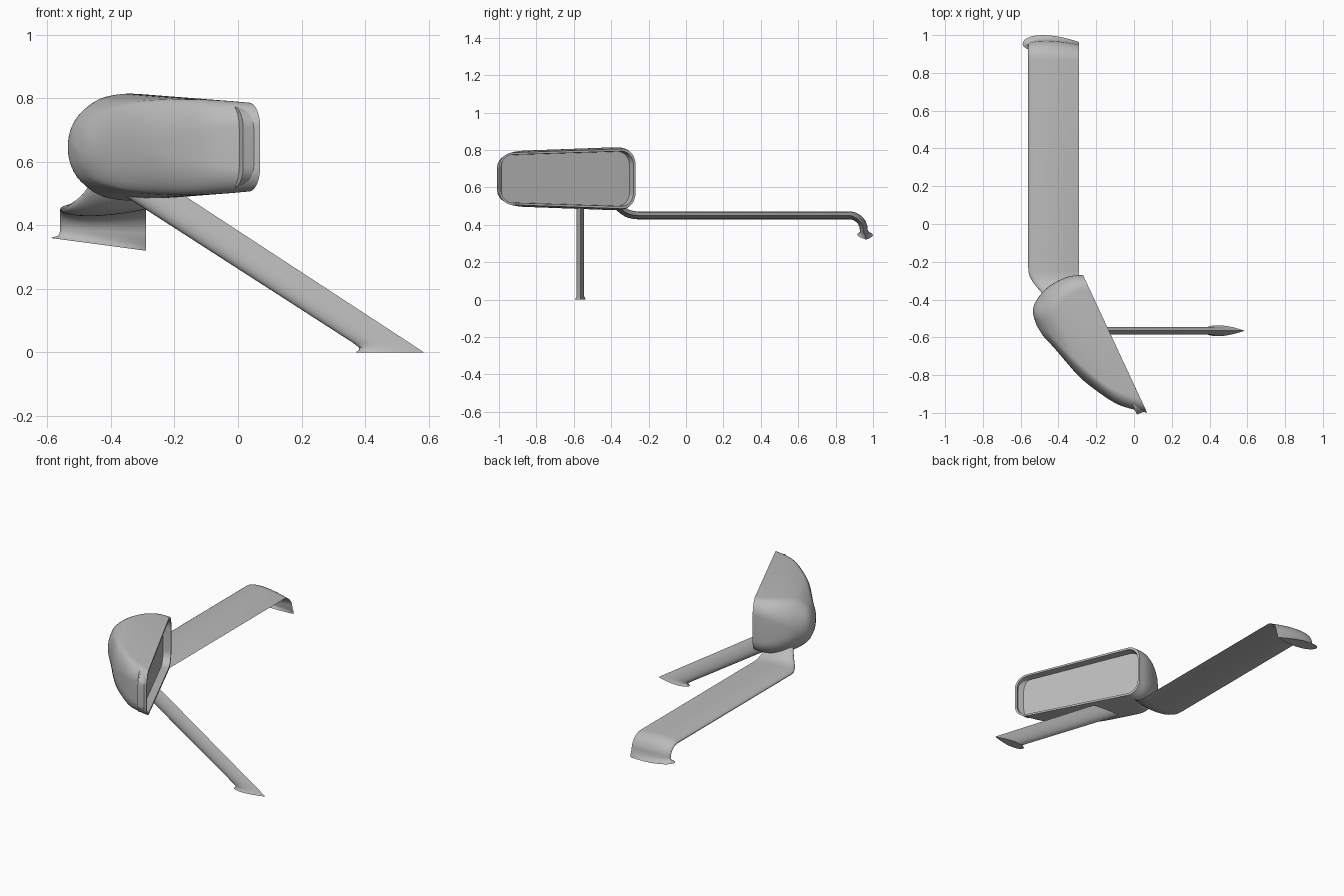
import bpy, bmesh
from math import sin, cos, pi, radians, sqrt
from mathutils import Vector

cube = bpy.data.objects.get("Cube")
if cube:
    bpy.data.objects.remove(cube, do_unlink=True)

grey = bpy.data.materials.new("plain_grey")
grey.use_nodes = True
colour = (0.5, 0.5, 0.5, 1)
grey.diffuse_color = colour
grey.node_tree.nodes["Principled BSDF"].inputs["Base Color"].default_value = colour


def loft(name, rings, cap_start=True, cap_end=True, angle=35):
    """Skin a list of closed rings that share one point count."""
    bm = bmesh.new()
    rows = [[bm.verts.new(p) for p in ring] for ring in rings]
    n = len(rows[0])
    for a, b in zip(rows, rows[1:]):
        for i in range(n):
            j = (i + 1) % n
            bm.faces.new((a[i], a[j], b[j], b[i]))
    if cap_start:
        bm.faces.new(rows[0])
    if cap_end:
        bm.faces.new(rows[-1])
    bmesh.ops.recalc_face_normals(bm, faces=bm.faces)
    mesh = bpy.data.meshes.new(name)
    bm.to_mesh(mesh)
    bm.free()
    mesh.materials.append(grey)
    ob = bpy.data.objects.new(name, mesh)
    bpy.context.collection.objects.link(ob)
    bpy.ops.object.select_all(action='DESELECT')
    ob.select_set(True)
    bpy.context.view_layer.objects.active = ob
    bpy.ops.object.shade_smooth_by_angle(angle=radians(angle))
    return ob


def spline(keys, steps):
    """Catmull-Rom through rows of numbers."""
    k = [Vector(r) for r in keys]
    k = [2 * k[0] - k[1]] + k + [2 * k[-1] - k[-2]]
    out = []
    for a, b, c, d in zip(k, k[1:], k[2:], k[3:]):
        for s in range(steps):
            t = s / steps
            out.append(0.5 * (2 * b + (c - a) * t + (2 * a - 5 * b + 4 * c - d) * t ** 2
                              + (3 * b - a - 3 * c + d) * t ** 3))
    return out + [k[-2]]


# Housing frame: along the opening, and backwards into the shell
CORNER = Vector((-0.27, -0.27, 0.646))
ALONG = Vector((0.422, -0.906, 0))
BACK = Vector((-0.906, -0.422, 0))


def shell_ring(depth, lo, hi, half, radius, inset=0):
    """Rounded rectangle, slightly lower towards the far end."""
    lo, hi, half = lo + inset, hi - inset, half - inset
    r = min(radius - inset * 0.7, half * 0.98, (hi - lo) * 0.49)
    pts = []
    for q, (cx, cz) in enumerate([(hi - r, half - r), (lo + r, half - r),
                                  (lo + r, r - half), (hi - r, r - half)]):
        for i in range(11):
            a = (q + i / 10) * pi / 2
            u = cx + r * cos(a)
            z = (cz + r * sin(a)) * (1 + 0.085 * (0.4 - u) / 0.4)
            pts.append(CORNER + ALONG * u + BACK * depth + Vector((0, 0, z)))
    return pts


# Housing: depth, near edge, far edge, half height, corner radius
opening = (0, 0.805, 0.15, 0.08)
shell_keys = [
    (0, 0, .805, .15, .08), (.06, -.022, .757, .155, .088),
    (.13, -.028, .69, .157, .105), (.20, -.019, .575, .150, .125),
    (.25, 0, .467, .136, .13), (.30, .033, .29, .10, .097),
    (.325, .07, .215, .055, .053), (.335, .13, .145, .006, .006)]
cavity = [shell_ring(0.045, *opening, inset=0.014), shell_ring(0, *opening, inset=0.012)]
loft("mirror_housing", cavity + [shell_ring(*k) for k in spline(shell_keys, 4)],
     cap_start=False)

# Mirror glass, set back inside the rim
loft("mirror_glass", [shell_ring(0.045, *opening, inset=0.013),
                      shell_ring(0.053, *opening, inset=0.013)])


def foil(lead, trail, thick):
    """Streamlined section: round leading edge, sharp trailing edge."""
    lead, trail, thick = Vector(lead), Vector(trail), Vector(thick)
    n = 16
    ts = [(1 - cos(pi * i / n)) / 2 for i in range(n + 1)]
    path = [(t, 1) for t in ts] + [(t, -1) for t in ts[-2:0:-1]]
    return [lead.lerp(trail, t) + thick * side * 2.598 * sqrt(t) * (1 - t)
            for t, side in path]


# Long arm: neck under the housing, straight run, bend and flared foot
LEAD, TRAIL, HALF = -0.56, -0.29, 0.021
arm = []
neck = spline([(-.39, .535, -.465, 65), (-.36, .495, -.49, 55), (-.315, .462, -.53, 30),
               (-.27, .451, -.555, 8), (-.23, .45, LEAD, 0)], 3)
for y, z, x, tilt in neck:
    a = radians(tilt)
    arm.append(foil((x, y, z), (TRAIL, y, z), (0, HALF * sin(a), HALF * cos(a))))
for i in range(10):
    a = pi / 2 * i / 9
    y, z = 0.87 + 0.08 * sin(a), 0.37 + 0.08 * cos(a)
    lift = 0.012 * i / 9
    arm.append(foil((LEAD, y, z + lift), (TRAIL, y, z - lift),
                    (0, HALF * sin(a), HALF * cos(a))))
for x, y, top, low, half in [(-.562, .951, .373, .34, .023), (-.569, .953, .366, .33, .029),
                             (-.59, .955, .36, .32, .042)]:
    arm.append(foil((x, y, top), (TRAIL, y + .008, low), (0, half, 0)))
loft("long_arm", arm)

# Sloping strut with a small flared foot
strut = []
for z, lead, trail, half in [(.53, -.415, -.225, .02), (.03, .362, .54, .02),
                             (.016, .38, .561, .021), (.007, .38, .574, .025),
                             (0, .371, .585, .029)]:
    strut.append(foil((lead, -.565, z), (trail, -.565, z), (0, half, 0)))
loft("sloping_strut", strut)
